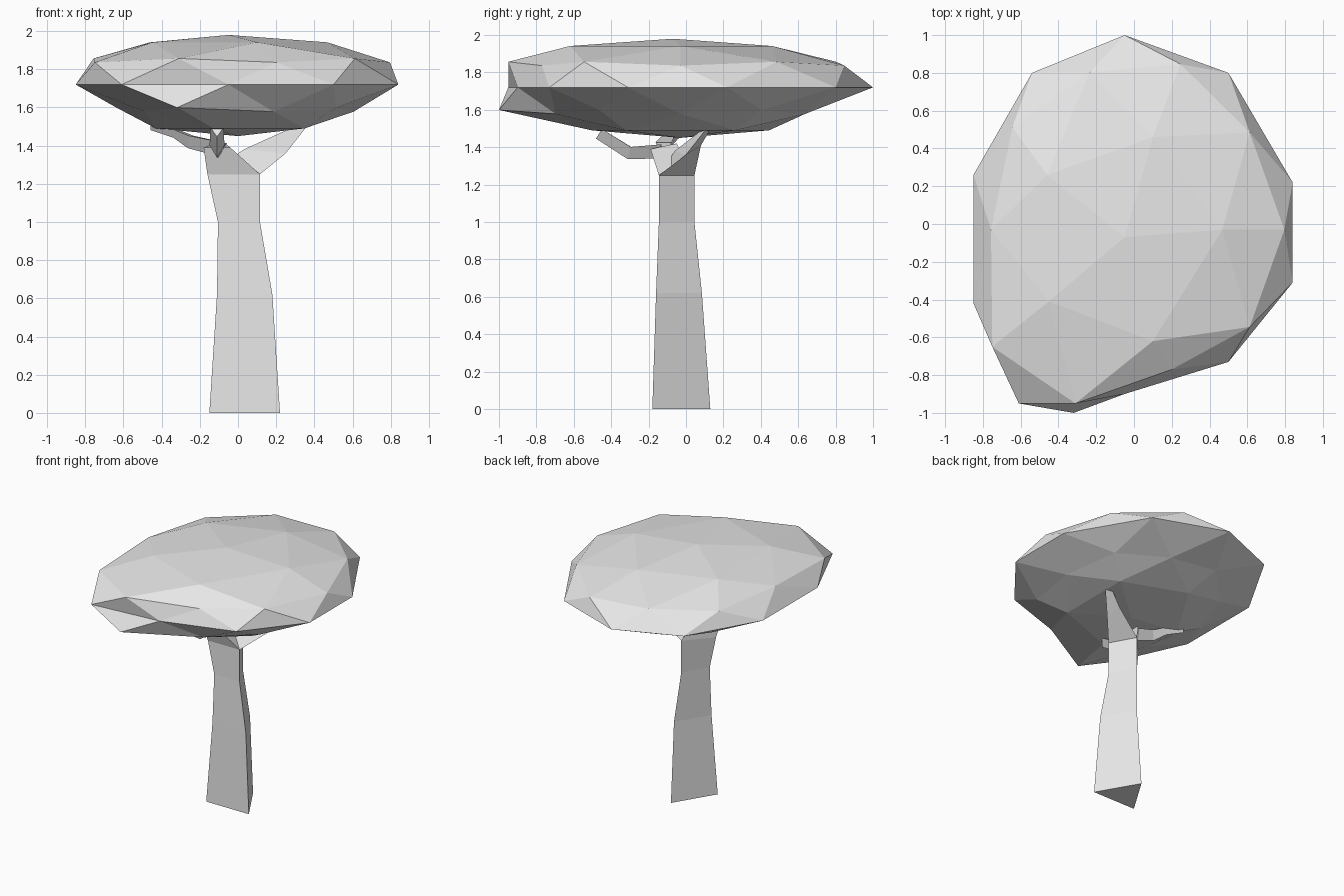
import bpy
import bmesh
from math import cos, sin, radians, tau
from mathutils import Vector

cube = bpy.data.objects.get("Cube")
if cube:
    bpy.data.objects.remove(cube, do_unlink=True)

# One plain grey for the whole tree
grey = bpy.data.materials.new("light_grey")
grey.use_nodes = True
grey.diffuse_color = (0.8, 0.8, 0.8, 1)
grey.node_tree.nodes["Principled BSDF"].inputs["Base Color"].default_value = (0.8, 0.8, 0.8, 1)


def finish(name, bm):
    """Turn a bmesh into a flat shaded object."""
    bmesh.ops.recalc_face_normals(bm, faces=bm.faces)
    mesh = bpy.data.meshes.new(name)
    bm.to_mesh(mesh)
    bm.free()
    mesh.materials.append(grey)
    obj = bpy.data.objects.new(name, mesh)
    bpy.context.collection.objects.link(obj)
    return obj


def loft(name, rings):
    """Skin a closed tube through rings of equal vertex count."""
    bm = bmesh.new()
    loops = [[bm.verts.new(p) for p in ring] for ring in rings]
    for low, high in zip(loops, loops[1:]):
        for i in range(len(low)):
            j = (i + 1) % len(low)
            bm.faces.new((low[i], low[j], high[j], high[i]))
    bm.faces.new(loops[0][::-1])
    bm.faces.new(loops[-1])
    return finish(name, bm)


def arm(name, path, radii):
    """Three sided branch along a path."""
    path = [Vector(p) for p in path]
    rings = []
    for i, (point, r) in enumerate(zip(path, radii)):
        along = path[min(i + 1, len(path) - 1)] - path[max(i - 1, 0)]
        turn = along.to_track_quat('Z', 'Y')
        rings.append([point + turn @ Vector((r * cos(tau * k / 3 - tau / 4),
                                             r * sin(tau * k / 3 - tau / 4), 0))
                      for k in range(3)])
    return loft(name, rings)


# Trunk: triangular rings given as height, left, right, front, back, back corner x
def trunk_ring(z, left, right, front, back, corner):
    return [(left, front, z), (right, front, z), (corner, back, z)]


fork = trunk_ring(1.25, -0.16, 0.115, -0.145, 0.045, 0.01)
loft("trunk", [
    trunk_ring(0, -0.15, 0.22, -0.18, 0.13, 0.04),
    trunk_ring(0.62, -0.11, 0.18, -0.16, 0.085, 0.045),
    trunk_ring(1.0, -0.105, 0.115, -0.145, 0.045, 0.01),
    fork,
])

# Branches that carry the crown
loft("left_branch", [
    fork,
    [(0.03, -0.06, 1.38), (0.25, 0, 1.36), (0.2, 0.08, 1.41)],
    [(0.34, 0.12, 1.52), (0.36, 0.11, 1.5), (0.36, 0.15, 1.53)],
])
loft("fork_stub", [
    fork,
    [(-0.18, -0.19, 1.39), (-0.04, -0.19, 1.39), (-0.08, -0.05, 1.42)],
])
arm("front_branch",
    [(-0.1, -0.13, 1.39), (-0.11, -0.3, 1.38), (-0.11, -0.46, 1.48)],
    [0.05, 0.045, 0.04])
arm("right_branch",
    [(-0.12, -0.12, 1.4), (-0.25, -0.1, 1.43), (-0.33, -0.05, 1.47), (-0.45, 0, 1.51)],
    [0.05, 0.045, 0.03, 0.03])

# Crown: faceted ball, flattened, tapered below
bm = bmesh.new()
bmesh.ops.create_icosphere(bm, subdivisions=2, radius=1)
ball = {v: v.co.copy() for v in bm.verts}
for v, p in ball.items():
    taper = 1 if p.z > -0.1 else (0.8 if p.z > -0.7 else 0.92)
    v.co = (0.89 * taper * p.x, 1.03 * taper * p.y - 0.03,
            1.72 + p.z * (0.26 if p.z > 0 else 0.27))


def pull(level, angle, x, y):
    """Move the crown corner at a given ball height and compass angle."""
    flat = (1 - level * level) ** 0.5
    target = Vector((flat * cos(radians(angle)), flat * sin(radians(angle)), level))
    corner = min(ball, key=lambda v: (ball[v] - target).length)
    corner.co.x, corner.co.y = x, y


# Uneven rim
for angle, x, y in [(18, 0.84, 0.22), (54, 0.5, 0.8), (90, -0.05, 1), (126, -0.54, 0.8),
                    (162, -0.85, 0.26), (198, -0.85, -0.42), (234, -0.61, -0.95),
                    (270, -0.05, -0.9), (306, 0.5, -0.73), (342, 0.84, -0.31)]:
    pull(0, angle, x, y)
# Uneven top
pull(1, 0, -0.05, -0.07)
for angle, x, y in [(72, 0.1, 0.46), (144, -0.46, 0.26), (216, -0.45, -0.41), (288, 0.1, -0.62)]:
    pull(0.85, angle, x, y)
pull(0.526, 252, -0.31, -0.95)
pull(0.447, 216, -0.75, -0.65)
pull(0.447, 288, 0.2, -0.77)
# Drooping front lip
pull(-0.447, 252, -0.32, -1)
finish("crown", bm)
